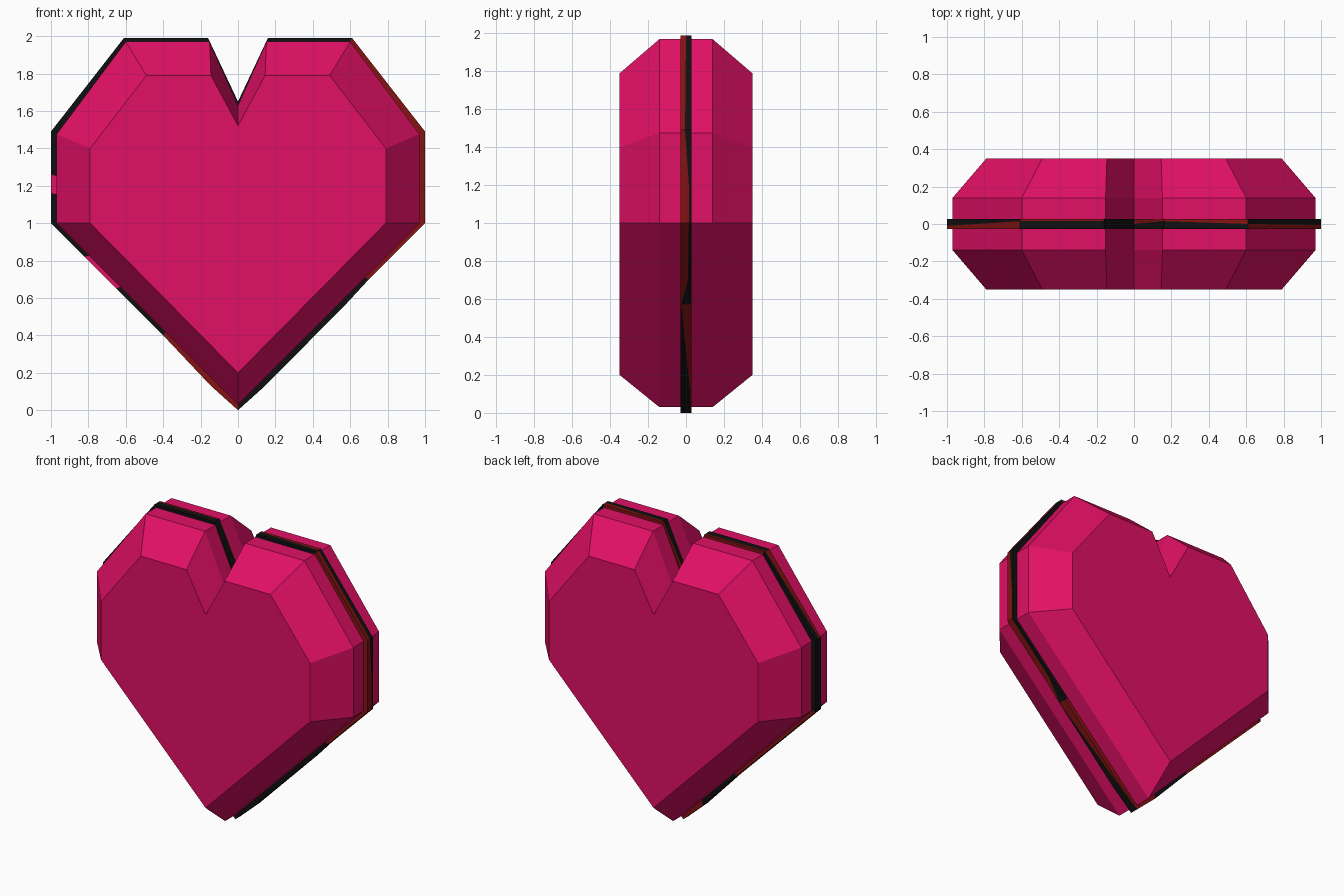
import bpy, bmesh

if "Cube" in bpy.data.objects:
    bpy.data.objects.remove(bpy.data.objects["Cube"])


def material(name, rgb):
    m = bpy.data.materials.new(name)
    m.diffuse_color = (*rgb, 1)
    m.use_nodes = True
    m.node_tree.nodes["Principled BSDF"].inputs["Base Color"].default_value = m.diffuse_color
    return m


PINK = material("pink", (0.75, 0.005, 0.13))
RED = material("dark red", (0.23, 0.006, 0.006))
BLACK = material("black", (0.005, 0.005, 0.005))


def mirrored(half):
    """Close a right-hand half outline (bottom tip to notch) on the left."""
    return half + [(-x, z) for x, z in reversed(half[1:-1])]


def finish(name, bm, mats):
    bmesh.ops.recalc_face_normals(bm, faces=bm.faces)
    me = bpy.data.meshes.new(name)
    bm.to_mesh(me)
    bm.free()
    for m in mats:
        me.materials.append(m)
    ob = bpy.data.objects.new(name, me)
    bpy.context.collection.objects.link(ob)
    return ob


# Heart body: bevelled front and back around a straight wall
face = mirrored([(0, .2), (.79, 1), (.79, 1.4), (.49, 1.79), (.145, 1.79), (0, 1.52)])
wall = mirrored([(0, .03), (.97, 1), (.97, 1.475), (.6, 1.97), (.152, 1.97), (0, 1.63)])
bm = bmesh.new()
rings = [[bm.verts.new((x, y, z)) for x, z in outline]
         for outline, y in ((face, -.35), (wall, -.14), (wall, .14), (face, .35))]
n = len(face)
for a, b in zip(rings, rings[1:]):
    for i in range(n):
        j = (i + 1) % n
        bm.faces.new((a[i], a[j], b[j], b[i]))
bm.faces.new(rings[0])
bm.faces.new(rings[-1])
finish("heart_body", bm, [PINK])

# Rim band: x, z, depth of the colour split, then the colours of the
# front face, front strip and back strip up to the next point
band = [
    (0, 0, .025, "KKR"), (.145, .13, .02, "KKR"), (.58, .57, -.025, "KRK"),
    (.7, .7, .01, "RRK"), (1, 1, .015, "RRK"), (1, 1.2, .015, "RRK"),
    (1, 1.49, -.005, "RRK"), (.61, 1.99, 0, "KKR"), (.16, 1.99, .015, "KKR"),
    (0, 1.65, 0, "KKK"), (-.16, 1.99, .015, "KKR"), (-.61, 1.99, .015, "KRK"),
    (-1, 1.49, -.01, "KKK"), (-1, 1.26, 0, "PKK"), (-1, 1.16, 0, "KKK"),
    (-1, 1, .01, "KKR"), (-.82, .82, .01, "PKR"), (-.65, .65, .01, "KKR"),
    (-.4, .4, 0, "RRK"), (-.145, .13, .02, "RRR"),
]
bm = bmesh.new()
loops = []
for x, z, split, _ in band:
    ix, iz = x * .9, 1 + (z - 1) * .9
    loops.append([bm.verts.new(p) for p in (
        (ix, -.028, iz), (x, -.028, z), (x, split, z), (x, .028, z), (ix, .028, iz))])
for i, (_, _, _, cols) in enumerate(band):
    a, b = loops[i], loops[(i + 1) % len(loops)]
    for k, c in enumerate(cols + cols[2] + "K"):
        l = (k + 1) % 5
        f = bm.faces.new((a[k], a[l], b[l], b[k]))
        f.material_index = "KRP".index(c)
finish("rim_band", bm, [BLACK, RED, PINK])
